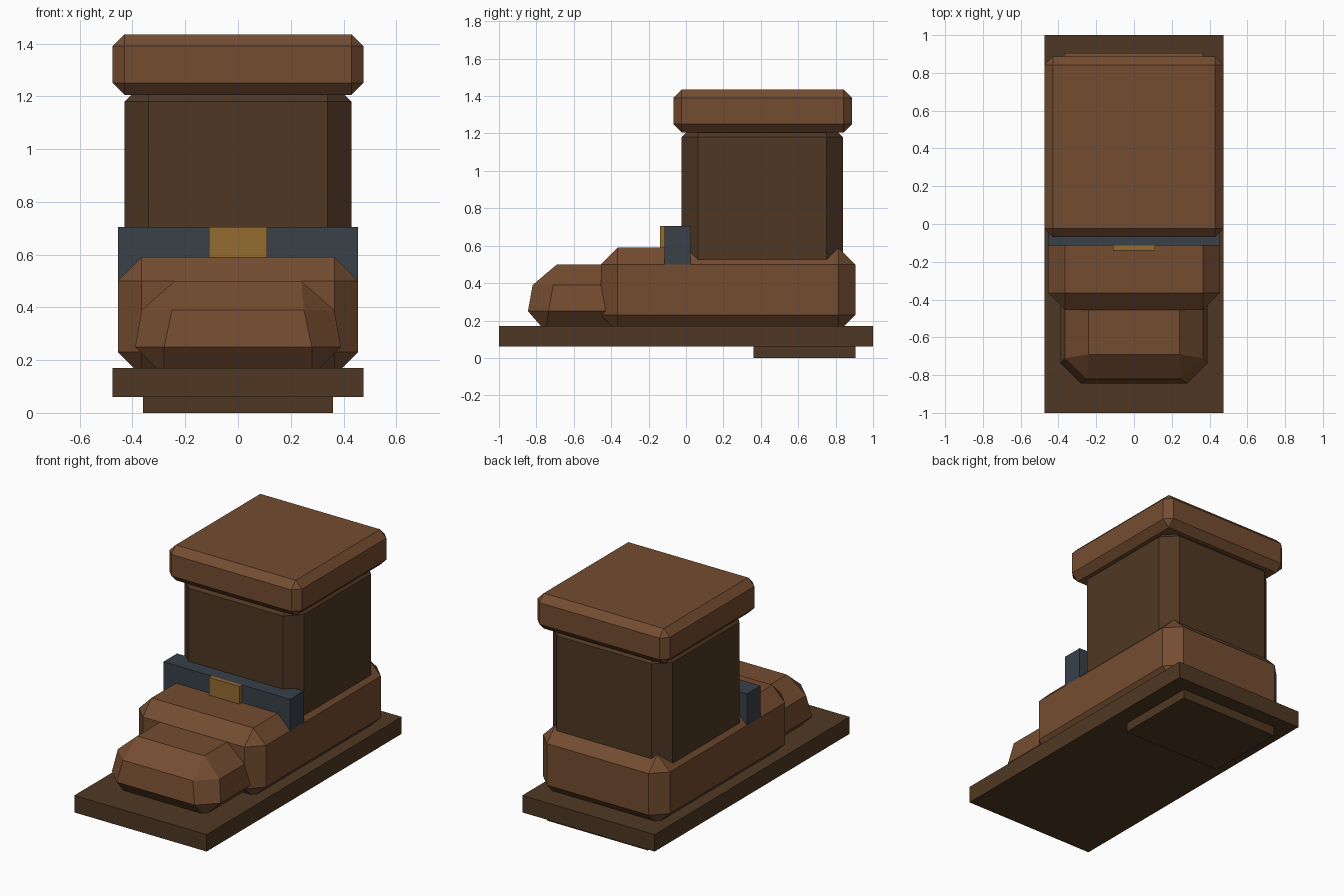
import bpy, bmesh

if "Cube" in bpy.data.objects:
    bpy.data.objects.remove(bpy.data.objects["Cube"])


def material(name, color):
    m = bpy.data.materials.new(name)
    m.diffuse_color = (*color, 1)
    m.use_nodes = True
    m.node_tree.nodes["Principled BSDF"].inputs["Base Color"].default_value = m.diffuse_color
    return m


leather = material("brown leather", (0.175, 0.073, 0.030))
dark = material("dark brown leather", (0.078, 0.039, 0.017))
steel = material("blue grey strap", (0.040, 0.052, 0.066))
brass = material("brass", (0.300, 0.150, 0.030))


def finish(name, bm, mat):
    bmesh.ops.recalc_face_normals(bm, faces=bm.faces)
    mesh = bpy.data.meshes.new(name)
    bm.to_mesh(mesh)
    bm.free()
    mesh.materials.append(mat)
    obj = bpy.data.objects.new(name, mesh)
    bpy.context.collection.objects.link(obj)
    return obj


def box(name, half_x, y, z, mat, chamfer=0):
    """Box centred on x, with optional one-segment chamfer on all edges."""
    bm = bmesh.new()
    bmesh.ops.create_cube(bm, size=1)
    for v in bm.verts:
        v.co.x *= 2 * half_x
        v.co.y = y[0] if v.co.y < 0 else y[1]
        v.co.z = z[0] if v.co.z < 0 else z[1]
    if chamfer:
        bmesh.ops.bevel(bm, geom=bm.edges[:], offset=chamfer, segments=1,
                        profile=0.5, affect='EDGES')
    return finish(name, bm, mat)


# Sole and heel
box("heel", 0.36, (0.36, 0.905), (0, 0.06), dark)
box("sole", 0.475, (-1, 1), (0.06, 0.17), dark)

# Foot, leg shaft and cuff
box("foot", 0.455, (-0.455, 0.905), (0.14, 0.59), leather, 0.09)
box("shaft", 0.43, (-0.025, 0.84), (0.43, 1.27), dark, 0.09)
box("cuff", 0.475, (-0.068, 0.888), (1.205, 1.435), leather, 0.045)

# Ankle strap and buckle
box("strap", 0.455, (-0.115, 0.025), (0.50, 0.705), steel)
box("buckle", 0.11, (-0.14, -0.115), (0.56, 0.705), brass)

# Toe cap: tapering chamfered block whose back end is buried in the foot
BACK = -0.25
levels = [  # z, side x, side corner y, front corner x, front y
    (0.25, 0.39, -0.735, 0.28, -0.845),
    (0.39, 0.365, -0.71, 0.25, -0.82),
]
bm = bmesh.new()


def ring(points, z):
    """Mirror a right-hand outline (back to front) into a full ring."""
    full = points + [(-x, y) for x, y in reversed(points)]
    return [bm.verts.new((x, y, z)) for x, y in full]


bottom = ring([(0.28, BACK), (0.28, -0.75)], 0.14)
lower, upper = [ring([(sx, BACK), (sx, sy), (fx, fy)], z)
                for z, sx, sy, fx, fy in levels]
top = ring([(0.24, BACK), (0.24, -0.69)], 0.50)

for i in range(6):
    j = (i + 1) % 6
    bm.faces.new((lower[i], lower[j], upper[j], upper[i]))
corner = (0, 1, 1, 2, 2, 3)  # six-sided ring index to four-sided ring index
for six, four in ((lower, bottom), (upper, top)):
    for i in range(6):
        j = (i + 1) % 6
        a, b = four[corner[i]], four[corner[j]]
        bm.faces.new((six[i], six[j], b) if a is b else (six[i], six[j], b, a))
    bm.faces.new(four)
finish("toe_cap", bm, leather)
